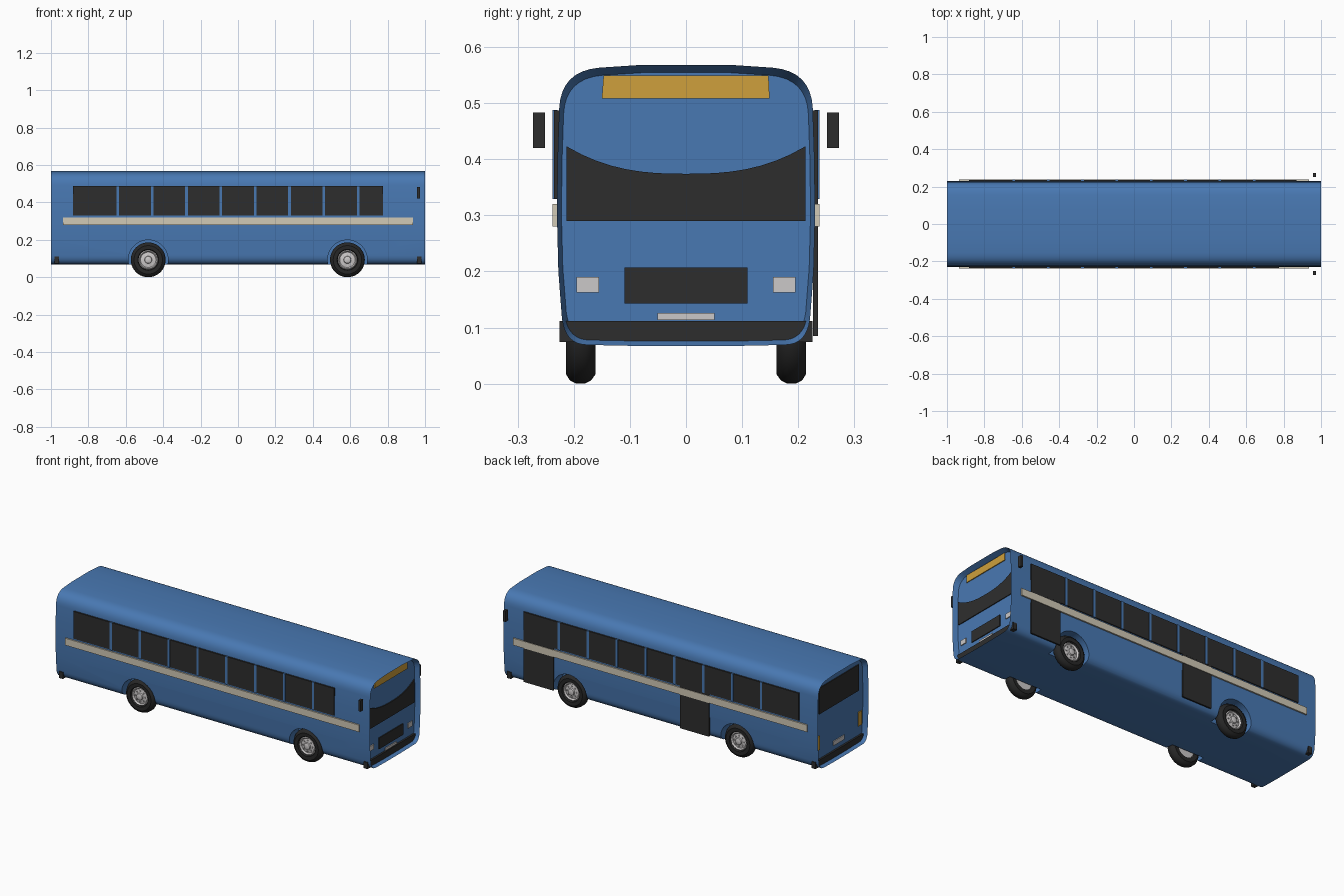
import bpy, bmesh, math
from mathutils import Matrix, Vector

if "Cube" in bpy.data.objects:
    bpy.data.objects.remove(bpy.data.objects["Cube"], do_unlink=True)


def material(name, rgb):
    m = bpy.data.materials.new(name)
    m.use_nodes = True
    m.diffuse_color = (*rgb, 1)
    m.node_tree.nodes["Principled BSDF"].inputs["Base Color"].default_value = (*rgb, 1)
    return m


BLUE = material("body_blue", (0.066, 0.19, 0.45))
DARK = material("dark_glass", (0.027, 0.027, 0.027))
TYRE = material("tyre_black", (0.02, 0.02, 0.02))
CREAM = material("cream_stripe", (0.64, 0.59, 0.47))
AMBER = material("amber", (0.62, 0.35, 0.045))
GREY = material("light_grey", (0.6, 0.58, 0.58))


def finish(name, bm, mat, smooth=False):
    bmesh.ops.recalc_face_normals(bm, faces=bm.faces)
    me = bpy.data.meshes.new(name)
    bm.to_mesh(me)
    bm.free()
    ob = bpy.data.objects.new(name, me)
    bpy.context.collection.objects.link(ob)
    me.materials.append(mat)
    if smooth:
        smooth_edges(ob)
    return ob


def select_only(ob):
    bpy.ops.object.select_all(action="DESELECT")
    ob.select_set(True)
    bpy.context.view_layer.objects.active = ob


def smooth_edges(ob):
    select_only(ob)
    bpy.ops.object.shade_smooth_by_angle(angle=math.radians(35))


def loft(name, rings, mat, smooth=False, closed=False):
    """Skin a list of equal-length rings; cap the ends unless closed."""
    bm = bmesh.new()
    vs = [[bm.verts.new(p) for p in ring] for ring in rings]
    n = len(vs[0])
    pairs = list(zip(vs, vs[1:])) + ([(vs[-1], vs[0])] if closed else [])
    for a, b in pairs:
        for i in range(n):
            j = (i + 1) % n
            bm.faces.new((a[i], a[j], b[j], b[i]))
    if not closed:
        bm.faces.new(vs[0])
        bm.faces.new(vs[-1])
    return finish(name, bm, mat, smooth)


def box(name, x, y, z, mat):
    return loft(name, [[(px, y[0], z[0]), (px, y[1], z[0]), (px, y[1], z[1]), (px, y[0], z[1])]
                       for px in x], mat)


def end_panel(name, outline, x, mat):
    return loft(name, [[(px, y, z) for y, z in outline] for px in x], mat)


def lathe(name, profile, cx, cz, side, mat, segments=36, closed=False):
    """Turn (radius, y) points around a wheel axle."""
    rings = []
    for r, y in profile:
        rings.append([(cx + r * math.cos(t), side * y, cz + r * math.sin(t))
                      for t in (math.tau * i / segments for i in range(segments))])
    return loft(name, rings, mat, True, closed)


# Body shell: rounded section, with both ends set back inside a sloping rim
def corner(a, ctrl, b, steps=8):
    a, ctrl, b = Vector(a), Vector(ctrl), Vector(b)
    return [a * (1 - t) ** 2 + ctrl * 2 * t * (1 - t) + b * t * t
            for t in (i / steps for i in range(steps + 1))]


half = ([Vector((0.08, 0.067))] + corner((0.175, 0.069), (0.215, 0.069), (0.221, 0.115))
        + [Vector((0.2275, 0.2)), Vector((0.23, 0.3)), Vector((0.229, 0.4))]
        + corner((0.226, 0.49), (0.223, 0.557), (0.155, 0.563)) + [Vector((0.08, 0.568))])
section = half + [Vector((-p.x, p.y)) for p in reversed(half)]
MID = 0.318
rings = []
for x, sy, sz in ((-0.97, 0.965, 0.945), (-1, 1, 1), (1, 1, 1), (0.97, 0.965, 0.945)):
    rings.append([(x, p.x * sy, MID + (p.y - MID) * sz) for p in section])
body = loft("body_shell", rings, BLUE)

# Wheel arches cut from the shell
AXLES = {"rear": -0.48, "front": 0.585}
WHEEL_Z = 0.093
SIDES = {"right": -1, "left": 1}
for cx in AXLES.values():
    for s in SIDES.values():
        cutter = lathe("arch_cutter", [(0.106, 0.15), (0.106, 0.3)], cx, WHEEL_Z, s, BLUE, 40)
        cutter.hide_render = True
        mod = body.modifiers.new("arch", "BOOLEAN")
        mod.operation = "DIFFERENCE"
        mod.solver = "EXACT"
        mod.object = cutter
        select_only(body)
        bpy.ops.object.modifier_apply(modifier=mod.name)
        bpy.data.objects.remove(cutter, do_unlink=True)
smooth_edges(body)

# Wheels
tyre_profile = [(0.052, 0.163), (0.076, 0.161), (0.087, 0.169), (0.093, 0.18),
                (0.093, 0.196), (0.087, 0.207), (0.076, 0.214), (0.056, 0.213), (0.05, 0.2)]
hub_profile = [(0.053, 0.166), (0.053, 0.203), (0.047, 0.208), (0.041, 0.2),
               (0.02, 0.204), (0.018, 0.212), (0.01, 0.215)]
for axle, cx in AXLES.items():
    for side, s in SIDES.items():
        tag = f"{axle}_{side}"
        lathe(f"{tag}_tyre", tyre_profile, cx, WHEEL_Z, s, TYRE, 40, True)
        lathe(f"{tag}_hub", hub_profile, cx, WHEEL_Z, s, GREY)
        for k in range(8):
            a = math.tau * k / 8
            lathe(f"{tag}_nut_{k}", [(0.004, 0.198), (0.004, 0.207)],
                  cx + 0.03 * math.cos(a), WHEEL_Z + 0.03 * math.sin(a), s, GREY, 6)

# Side glazing, posts, stripe and mirrors
for side, s in SIDES.items():
    def depth(inner, outer):
        return (s * inner, s * outer)

    box(f"{side}_window_strip", (-0.882, 0.775), depth(0.2265, 0.2355), (0.33, 0.487), DARK)
    for k in range(8):
        x = -0.643 + k * 0.1837
        box(f"{side}_window_post_{k}", (x - 0.007, x + 0.007), depth(0.229, 0.2375),
            (0.329, 0.488), BLUE)
    box(f"{side}_stripe", (-0.935, 0.935), depth(0.2285, 0.2378), (0.28, 0.32), CREAM)
    box(f"{side}_mirror", (0.957, 0.972), depth(0.251, 0.273), (0.42, 0.483), DARK)

# Passenger doors on the left side
for name, x in (("front_door", (0.68, 0.87)), ("middle_door", (-0.31, -0.125))):
    box(name, x, (0.2265, 0.235), (0.085, 0.487), DARK)

# Front end
FRONT = (0.966, 0.975)
end_panel("destination_sign", [(-0.15, 0.508), (0.149, 0.508), (0.147, 0.549), (-0.147, 0.549)],
          FRONT, AMBER)
top_edge = [(y, 0.374 + 0.049 * (abs(y) / 0.213) ** 2.6)
            for y in (0.213 - 0.426 * i / 16 for i in range(17))]
end_panel("windscreen", [(-0.213, 0.29), (0.213, 0.29)] + top_edge, FRONT, DARK)
box("grille", FRONT, (-0.11, 0.11), (0.143, 0.207), DARK)
box("front_plate", FRONT, (-0.051, 0.051), (0.113, 0.126), GREY)
for side, s in SIDES.items():
    box(f"{side}_headlight", FRONT, (s * 0.155, s * 0.195), (0.162, 0.19), GREY)

# Rear end
REAR = (-0.975, -0.966)
box("rear_window", REAR, (-0.18, 0.18), (0.37, 0.52), DARK)
box("rear_plate", REAR, (-0.05, 0.05), (0.14, 0.165), GREY)
for side, s in SIDES.items():
    box(f"{side}_tail_light", REAR, (s * 0.176, s * 0.208), (0.165, 0.245), AMBER)

# Bumpers
for name, s in (("front_bumper", 1), ("rear_bumper", -1)):
    box(name, (s * 0.957, s * 0.981), (-0.225, 0.225), (0.074, 0.112), DARK)
